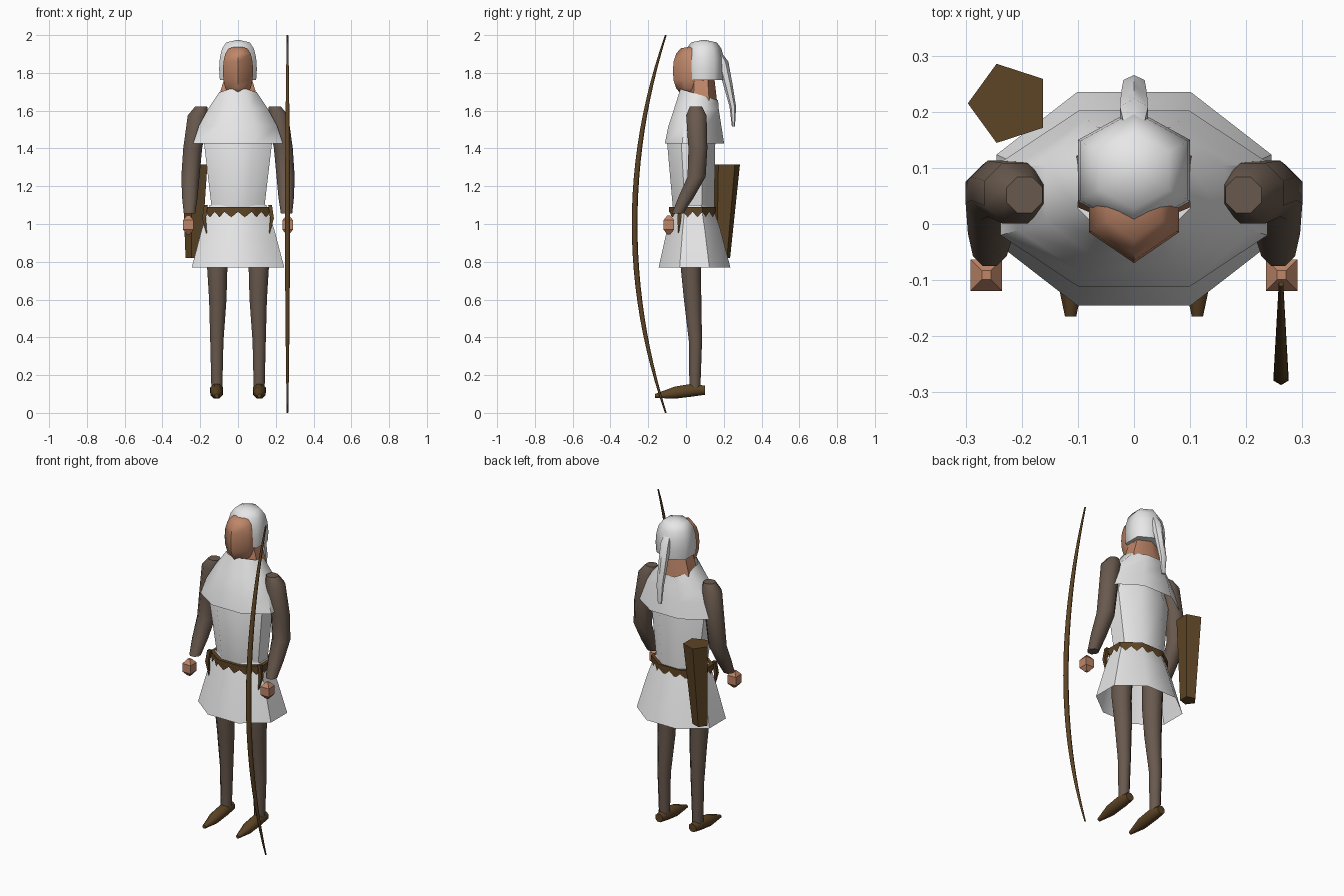
import bpy, bmesh, math
from mathutils import Vector

cube = bpy.data.objects.get("Cube")
if cube:
    bpy.data.objects.remove(cube, do_unlink=True)


def material(name, red, green, blue):
    mat = bpy.data.materials.new(name)
    mat.use_nodes = True
    color = (red, green, blue, 1)
    mat.diffuse_color = color
    mat.node_tree.nodes["Principled BSDF"].inputs["Base Color"].default_value = color
    return mat


white = material("white cloth", red=.8, green=.8, blue=.8)
wool = material("dark wool", red=.14, green=.1, blue=.075)
leather = material("brown leather", red=.11, green=.058, blue=.018)
skin = material("skin", red=.52, green=.24, blue=.14)


def polygon(sides):
    """Directions to the corners of a polygon whose flats lie one unit out."""
    reach = 1 / math.cos(math.pi / sides)
    angles = [math.pi * (2 * i + 1) / sides for i in range(sides)]
    return [(reach * math.cos(a), reach * math.sin(a)) for a in angles]


def ring(z, width, front, back, x=0, sides=8, tilt=0):
    """Level outline given by half width and its front and back limits."""
    middle, depth = (front + back) / 2, (back - front) / 2
    return [Vector((x + width * u, middle + depth * v, z + tilt * v))
            for u, v in polygon(sides)]


def disc(x, y, z, radius, sides=8):
    """Level regular outline around a point."""
    return ring(z, radius, y - radius, y + radius, x=x, sides=sides)


def loft(name, mat, rings, capped=True, smooth=50):
    """Skin a list of equal outlines into one part."""
    bm = bmesh.new()
    rows = [[bm.verts.new(point) for point in outline] for outline in rings]
    for low, high in zip(rows, rows[1:]):
        for i in range(len(low)):
            bm.faces.new((low[i - 1], low[i], high[i], high[i - 1]))
    if capped:
        bm.faces.new(rows[0])
        bm.faces.new(rows[-1])
    bmesh.ops.recalc_face_normals(bm, faces=bm.faces)
    mesh = bpy.data.meshes.new(name)
    bm.to_mesh(mesh)
    bm.free()
    mesh.materials.append(mat)
    part = bpy.data.objects.new(name, mesh)
    bpy.context.collection.objects.link(part)
    bpy.ops.object.select_all(action='DESELECT')
    part.select_set(True)
    bpy.context.view_layer.objects.active = part
    bpy.ops.object.shade_smooth_by_angle(angle=math.radians(smooth))


def dome(name, mat, bottom, top, width, front, back, start, steps=8):
    """Rounded six-sided shell; start skips the lowest steps to leave it open."""
    center, middle, depth = (bottom + top) / 2, (front + back) / 2, (back - front) / 2
    rings = []
    for step in range(start, steps):
        turn = math.pi * step / steps
        scale = math.sqrt(math.sin(turn))
        height = center - (top - bottom) / 2 * math.cos(turn)
        rings.append(ring(height, width * scale, middle - depth * scale,
                          middle + depth * scale, sides=6))
    rings.append([Vector((u * width / 9, middle + v * width / 9, top)) for u, v in polygon(6)])
    loft(name, mat, rings, smooth=65)


# Tunic: flared skirt, torso and shoulder cape
waist = ring(z=1.1, width=.15, front=-.065, back=.14)
hem = ring(z=.77, width=.245, front=-.145, back=.235)
hips = [a.lerp(b, .4) + (b - a) * Vector((.05, .05, 0)) for a, b in zip(waist, hem)]
loft("skirt", white, [hem, hips, waist], capped=False)

chest = ring(z=1.43, width=.18, front=-.1, back=.155)
shoulders = ring(z=1.55, width=.14, front=-.06, back=.14)
loft("torso", white, [ring(z=1.09, width=.14, front=-.07, back=.15), chest, shoulders])

loft("cape", white, [
    ring(z=1.425, width=.238, front=-.112, back=.202),
    ring(z=1.52, width=.207, front=-.093, back=.187),
    ring(z=1.61, width=.158, front=-.063, back=.173),
    ring(z=1.685, width=.1, front=-.03, back=.17, tilt=-.03),
], capped=False)

# Belt with a zigzag lower edge
corners = ring(z=1.09, width=.174, front=-.089, back=.159)
upper = [corners[i - 1].lerp(corners[i], part / 4) for i in range(8) for part in range(4)]
lower = [p - Vector((0, 0, .055 if i % 2 else .025)) for i, p in enumerate(upper)]
inner = [Vector((p.x * .8, p.y * .8, p.z)) for p in upper]
loft("belt", leather, [inner, upper, lower], capped=False)

# Neck, face and hood
loft("neck", skin, [
    ring(z=1.58, width=.11, front=0, back=.16, sides=6),
    ring(z=1.68, width=.1, front=.01, back=.15, sides=6),
    ring(z=1.78, width=.07, front=.02, back=.14, sides=6),
])
dome("face", skin, bottom=1.68, top=1.94, width=.08, front=-.055, back=.135, start=1)
dome("hood", white, bottom=1.67, top=1.973, width=.1, front=0, back=.19, start=3)
loft("hood_tail", white, [
    ring(z=1.91, width=.018, front=.16, back=.184, sides=6),
    ring(z=1.86, width=.025, front=.165, back=.22, sides=6),
    ring(z=1.74, width=.023, front=.2, back=.243, sides=6),
    ring(z=1.62, width=.019, front=.233, back=.263, sides=6),
    ring(z=1.515, width=.011, front=.244, back=.258, sides=6),
])

# Limbs, repeated on both sides
for side, sign in (("left", 1), ("right", -1)):
    loft(side + "_arm", wool, [
        disc(x=sign * .195, y=.052, z=1.622, radius=.032),
        disc(x=sign * .212, y=.055, z=1.575, radius=.054),
        disc(x=sign * .24, y=.063, z=1.4, radius=.05),
        disc(x=sign * .252, y=.056, z=1.25, radius=.048),
        disc(x=sign * .255, y=0, z=1.14, radius=.041),
        disc(x=sign * .257, y=-.045, z=1.055, radius=.03),
    ])
    # Faceted fist, pointed above and below
    loft(side + "_hand", skin, [
        disc(x=sign * .263, y=-.091, z=.995 + level * .025,
             radius=.008 if abs(level) == 2 else .028, sides=4)
        for level in (-2, -1, 1, 2)
    ], smooth=30)
    loft(side + "_leg", wool, [
        disc(x=sign * .11, y=.03, z=.95, radius=.057),
        disc(x=sign * .11, y=.025, z=.78, radius=.054),
        disc(x=sign * .107, y=.035, z=.6, radius=.046),
        disc(x=sign * .112, y=.05, z=.38, radius=.035),
        disc(x=sign * .112, y=.047, z=.13, radius=.029),
    ])
    # Shoe sections narrow and drop from heel to toe
    sections = []
    for y, height, size in ((.1, .12, .024), (.03, .12, .034), (-.06, .107, .032), (-.165, .09, .01)):
        sections.append([Vector((sign * .113 + size * u, y, height + size * v))
                         for u, v in polygon(8)])
    loft(side + "_shoe", leather, sections)
    # Hanging belt thong
    loft(side + "_thong", leather, [
        disc(x=sign * .17, y=-.03, z=1.1, radius=.01, sides=4),
        disc(x=sign * .18, y=-.035, z=1.03, radius=.01, sides=4),
        disc(x=sign * .166, y=-.04, z=.95, radius=.002, sides=4),
    ])

# Quiver on the right of the back
loft("quiver", leather, [
    disc(x=-.232, y=.19, z=.82, radius=.037, sides=5),
    disc(x=-.222, y=.215, z=1.315, radius=.06, sides=5),
], smooth=30)

# Bow held in the left hand, thickest at the grip
stave = []
half = 12
for step in range(-half, half + 1):
    along = step / half
    bend = 1 - along * along
    stave.append(disc(x=.262, y=-.107 - .165 * bend, z=1 + along,
                      radius=.004 + .009 * bend, sides=6))
loft("bow", leather, stave, smooth=65)
